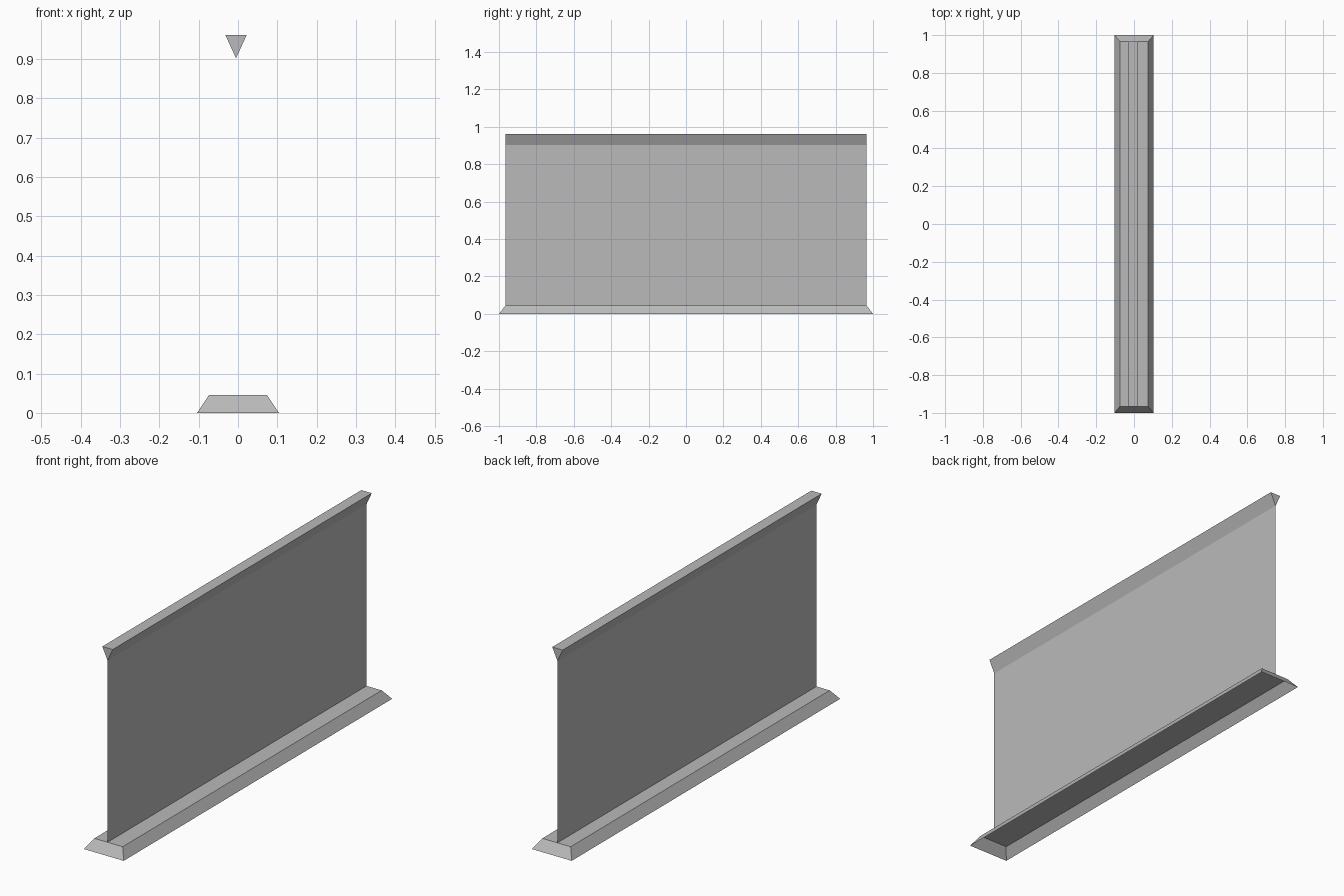
import bpy
import bmesh

cube = bpy.data.objects.get("Cube")
if cube:
    bpy.data.objects.remove(cube, do_unlink=True)

HALF_LENGTH = 0.965   # half length of the panel, rail and base top
BASE_TOP = 0.045
PANEL_X = -0.005
RAIL_BOTTOM, RAIL_TOP = 0.902, 0.961

grey = bpy.data.materials.new("plain_grey")
grey.use_nodes = True
colour = (0.49, 0.49, 0.49, 1)
grey.diffuse_color = colour
grey.node_tree.nodes["Principled BSDF"].inputs["Base Color"].default_value = colour


def make_object(name, bm):
    mesh = bpy.data.meshes.new(name)
    bm.to_mesh(mesh)
    bm.free()
    mesh.materials.append(grey)
    obj = bpy.data.objects.new(name, mesh)
    bpy.context.collection.objects.link(obj)
    return obj


def rectangle(bm, half_x, half_y, z):
    corners = ((-1, -1), (1, -1), (1, 1), (-1, 1))
    return [bm.verts.new((sx * half_x, sy * half_y, z)) for sx, sy in corners]


# Base: a shallow bevelled tray, open underneath
bm = bmesh.new()
lower = rectangle(bm, 0.104, 1.0, 0)
upper = rectangle(bm, 0.074, HALF_LENGTH, BASE_TOP)
for i in range(4):
    j = (i + 1) % 4
    bm.faces.new((lower[i], lower[j], upper[j], upper[i]))
bm.faces.new(upper)
make_object("base", bm)

# Panel: a single upright sheet
bm = bmesh.new()
outline = ((-HALF_LENGTH, BASE_TOP), (HALF_LENGTH, BASE_TOP),
           (HALF_LENGTH, RAIL_BOTTOM), (-HALF_LENGTH, RAIL_BOTTOM))
bm.faces.new([bm.verts.new((PANEL_X, y, z)) for y, z in outline])
make_object("panel", bm)

# Top rail: a triangular prism resting point down on the panel
bm = bmesh.new()
profile = ((PANEL_X, RAIL_BOTTOM), (0.022, RAIL_TOP), (-0.032, RAIL_TOP))
end = bm.faces.new([bm.verts.new((x, -HALF_LENGTH, z)) for x, z in profile])
extruded = bmesh.ops.extrude_face_region(bm, geom=[end], use_keep_orig=True)
moved = [v for v in extruded["geom"] if isinstance(v, bmesh.types.BMVert)]
bmesh.ops.translate(bm, verts=moved, vec=(0, 2 * HALF_LENGTH, 0))
bmesh.ops.recalc_face_normals(bm, faces=bm.faces)
make_object("top_rail", bm)
